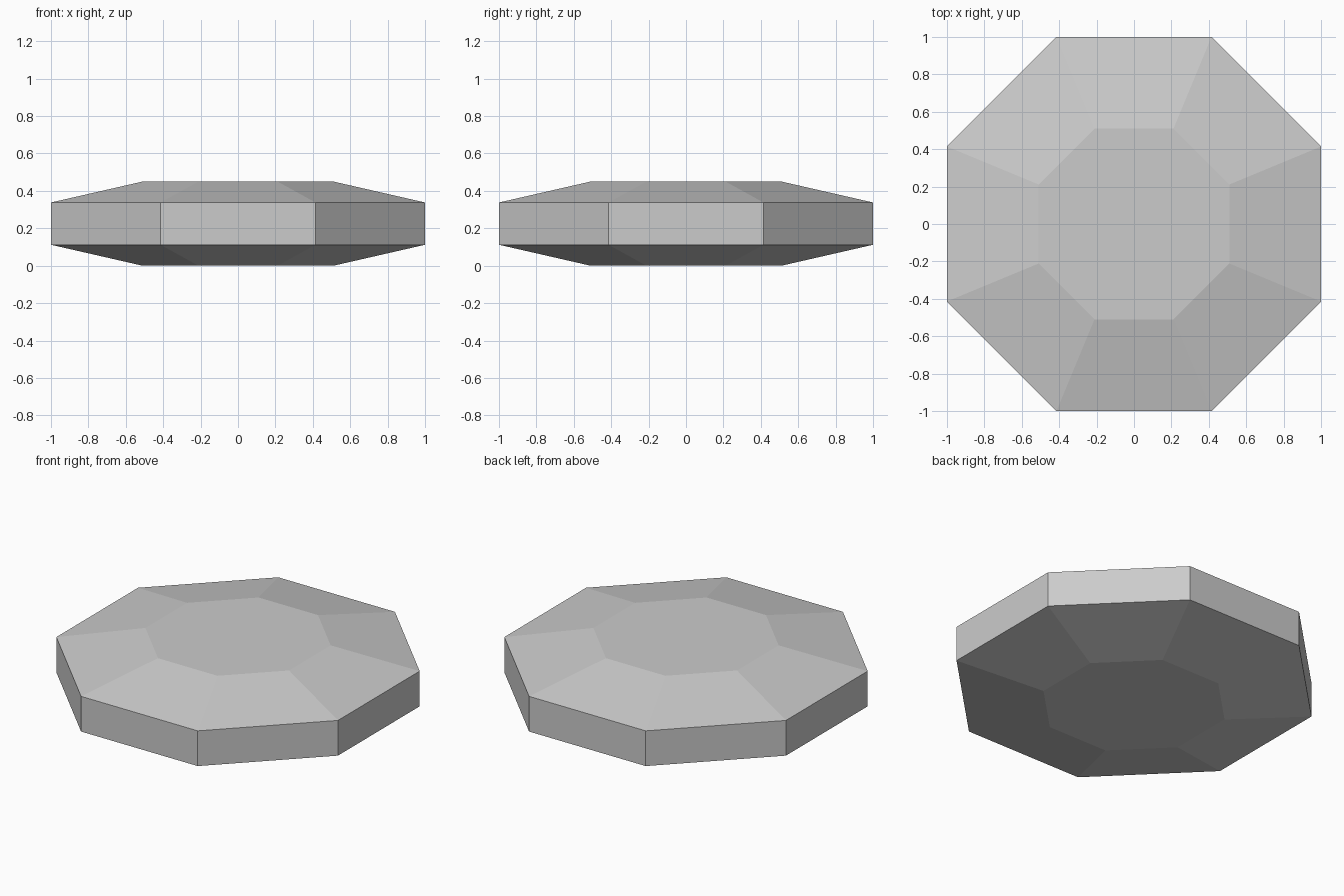
import bpy, bmesh
from math import cos, sin, pi

cube = bpy.data.objects.get("Cube")
if cube:
    bpy.data.objects.remove(cube, do_unlink=True)

SIDES = 8
# (distance from axis to flat side, height) for each ring, bottom to top
PROFILE = [(0.51, 0.0), (1.0, 0.112), (1.0, 0.338), (0.51, 0.45)]

# Plain grey material
grey = bpy.data.materials.new("light_grey")
grey.use_nodes = True
colour = (0.6, 0.6, 0.6, 1.0)
grey.diffuse_color = colour
grey.node_tree.nodes["Principled BSDF"].inputs["Base Color"].default_value = colour


def ring(bm, apothem, z):
    radius = apothem / cos(pi / SIDES)
    angles = [(i + 0.5) * 2 * pi / SIDES for i in range(SIDES)]
    return [bm.verts.new((radius * cos(a), radius * sin(a), z)) for a in angles]


# Octagonal disc: straight rim, sloped shoulders, flat caps
bm = bmesh.new()
rings = [ring(bm, apothem, z) for apothem, z in PROFILE]
for low, high in zip(rings, rings[1:]):
    for i in range(SIDES):
        j = (i + 1) % SIDES
        bm.faces.new((low[i], low[j], high[j], high[i]))
bm.faces.new(rings[0][::-1])
bm.faces.new(rings[-1])
bmesh.ops.recalc_face_normals(bm, faces=bm.faces)

mesh = bpy.data.meshes.new("octagonal_disc")
bm.to_mesh(mesh)
bm.free()
mesh.materials.append(grey)
disc = bpy.data.objects.new("octagonal_disc", mesh)
bpy.context.collection.objects.link(disc)
